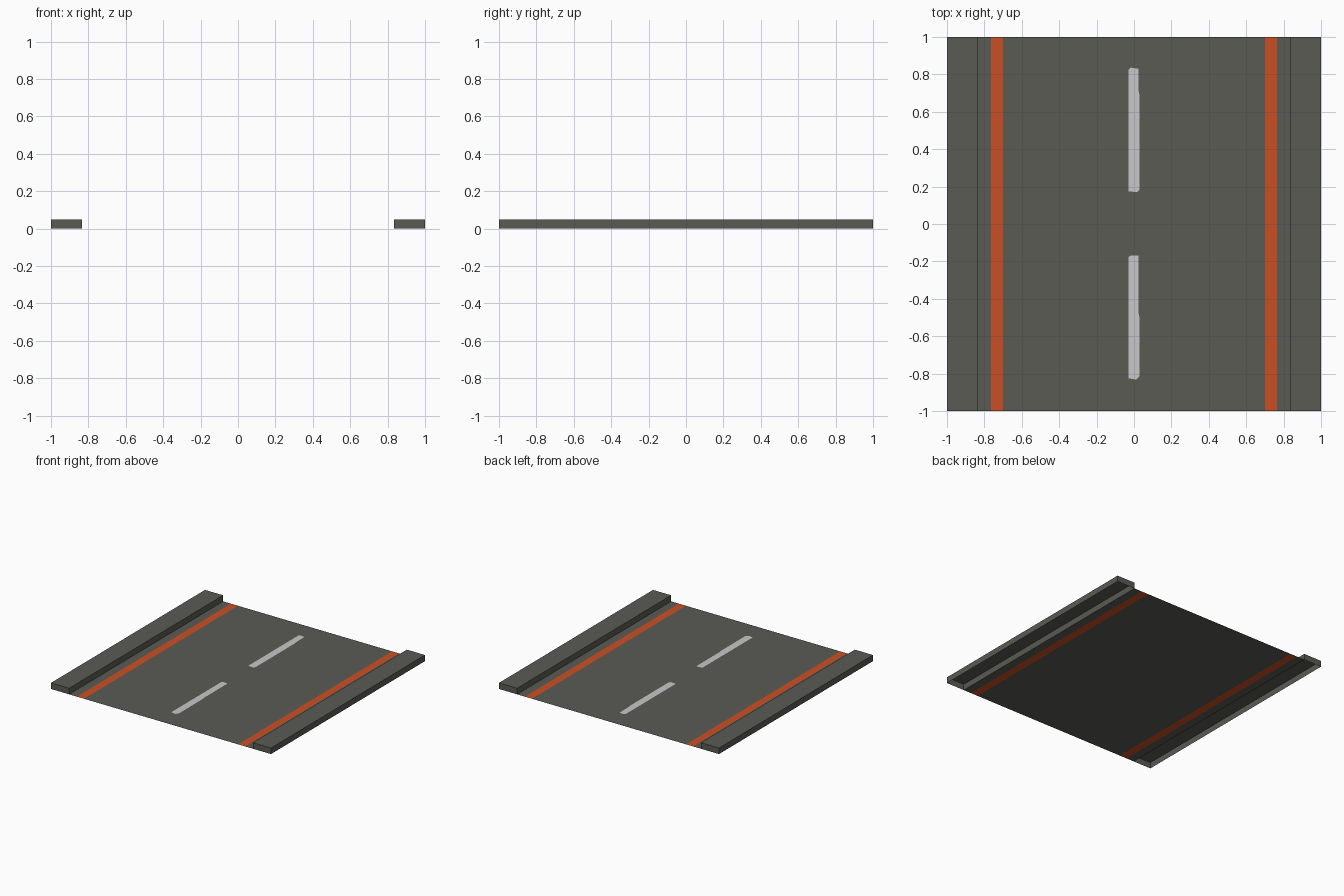
import bpy, bmesh

if "Cube" in bpy.data.objects:
    bpy.data.objects.remove(bpy.data.objects["Cube"])


def material(name, rgb):
    m = bpy.data.materials.new(name)
    m.diffuse_color = (*rgb, 1.0)
    m.use_nodes = True
    m.node_tree.nodes["Principled BSDF"].inputs["Base Color"].default_value = m.diffuse_color
    return m


ASPHALT = material("asphalt grey", (0.103, 0.103, 0.090))
ORANGE = material("edge line orange", (0.59, 0.078, 0.018))
WHITE = material("dash white", (0.58, 0.58, 0.58))


def make_object(name, bm, mats):
    mesh = bpy.data.meshes.new(name)
    bm.to_mesh(mesh)
    bm.free()
    for m in mats:
        mesh.materials.append(m)
    ob = bpy.data.objects.new(name, mesh)
    bpy.context.collection.objects.link(ob)
    return ob


# Road sheet, cut lengthwise so the edge lines are faces of the sheet
INNER = 0.835
bm = bmesh.new()
xs = [-INNER, -0.765, -0.70, 0.70, 0.765, INNER]
rows = [(bm.verts.new((x, -1, 0)), bm.verts.new((x, 1, 0))) for x in xs]
for i, (a, b) in enumerate(zip(rows, rows[1:])):
    face = bm.faces.new((a[0], b[0], b[1], a[1]))
    face.material_index = 1 if i in (1, 3) else 0
make_object("road_surface", bm, [ASPHALT, ORANGE])

# Kerb: a box open underneath, mirrored to the other side
bm = bmesh.new()
bmesh.ops.create_cube(bm, size=1)
for v in bm.verts:
    v.co.x = 1.0 if v.co.x > 0 else INNER
    v.co.y *= 2
    v.co.z = 0.05 if v.co.z > 0 else 0.0
bm.normal_update()
bmesh.ops.delete(bm, geom=[f for f in bm.faces if f.normal.z < -0.5],
                 context='FACES_ONLY')
kerbs = make_object("kerbs", bm, [ASPHALT])
kerbs.modifiers.new("other_side", 'MIRROR')


# Worn centre dashes: thin painted outlines just above the road
def dash(name, outline):
    bm = bmesh.new()
    face = bm.faces.new([bm.verts.new((x, y, 0.002)) for x, y in outline])
    face.normal_update()
    if face.normal.z < 0:
        face.normal_flip()
    make_object(name, bm, [WHITE])


dash("rear_dash", [(-0.029, 0.175), (0.018, 0.17), (0.03, 0.185), (0.029, 0.69),
                   (0.025, 0.71), (0.023, 0.83), (-0.018, 0.836), (-0.029, 0.825)])
dash("front_dash", [(-0.029, -0.825), (0.01, -0.832), (0.03, -0.815), (0.029, -0.5),
                    (0.025, -0.48), (0.024, -0.168), (-0.015, -0.168), (-0.029, -0.176)])
